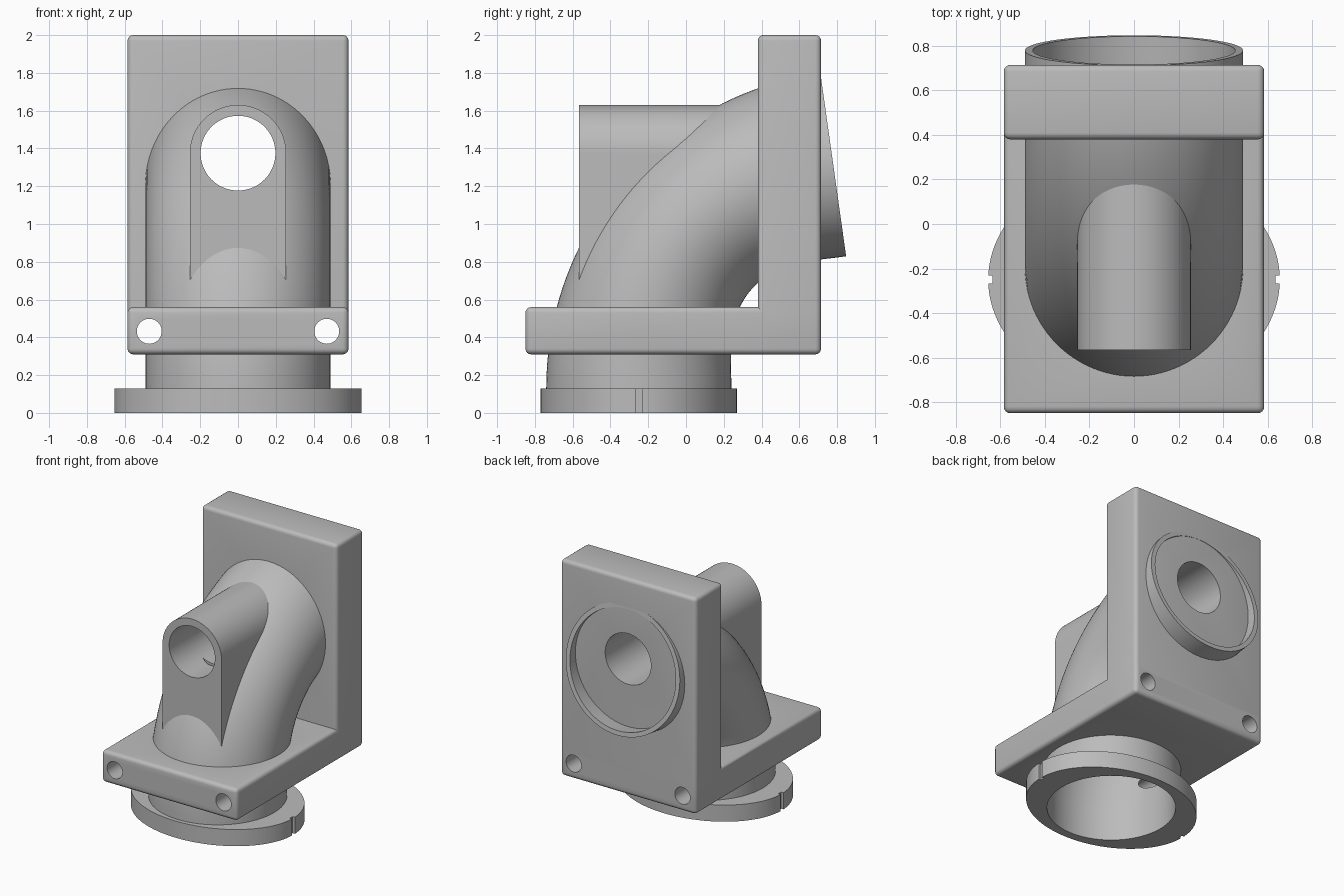
import bpy, bmesh, math
from mathutils import Vector

if "Cube" in bpy.data.objects:
    bpy.data.objects.remove(bpy.data.objects["Cube"], do_unlink=True)

grey = bpy.data.materials.new("matte_grey")
grey.use_nodes = True
colour = (0.5, 0.5, 0.5, 1)
grey.diffuse_color = colour
grey.node_tree.nodes["Principled BSDF"].inputs["Base Color"].default_value = colour

AXIS_Y, AXIS_Z, BEND, SIDE = -0.25, 0.13, 1.196, 0.49
END = 82
LENS_Z, BACK = 1.375, 0.715


def add_object(name, bm):
    bmesh.ops.recalc_face_normals(bm, faces=bm.faces)
    mesh = bpy.data.meshes.new(name)
    bm.to_mesh(mesh)
    bm.free()
    mesh.materials.append(grey)
    obj = bpy.data.objects.new(name, mesh)
    bpy.context.collection.objects.link(obj)
    return obj


def prism(name, points, direction):
    bm = bmesh.new()
    face = bm.faces.new([bm.verts.new(p) for p in points])
    out = bmesh.ops.extrude_face_region(bm, geom=[face])
    moved = [v for v in out["geom"] if isinstance(v, bmesh.types.BMVert)]
    bmesh.ops.translate(bm, verts=moved, vec=direction)
    return add_object(name, bm)


def turn(n, start=0.0, sweep=math.tau):
    return [(math.cos(start + sweep * i / n), math.sin(start + sweep * i / n)) for i in range(n)]


def rod_y(name, x, z, r, y0, y1):
    return prism(name, [(x + r * c, y0, z + r * s) for c, s in turn(64)], (0, y1 - y0, 0))


def rod_z(name, rx, ry, z0, z1):
    return prism(name, [(rx * c, AXIS_Y + ry * s, z0) for c, s in turn(128)], (0, 0, z1 - z0))


def rounded_box(name, low, high, radius=0.03):
    low, high = Vector(low), Vector(high)
    bm = bmesh.new()
    bmesh.ops.create_cube(bm, size=1)
    for v in bm.verts:
        v.co = Vector([(low[i] + high[i]) / 2 + v.co[i] * (high[i] - low[i]) for i in range(3)])
    if radius:
        bmesh.ops.bevel(bm, geom=bm.edges[:], offset=radius, segments=4, profile=0.5, affect="EDGES")
    return add_object(name, bm)


def elbow(name, inset, stop, lead=0.0, steps=40):
    """Bent round bar; the inside of the bend is a little slimmer midway."""
    bm = bmesh.new()
    centre = Vector((0, AXIS_Y + BEND, AXIS_Z))
    rings = []

    def ring(outer, inner):
        mid, half = (outer + inner) / 2, (outer - inner) / 2
        rings.append([bm.verts.new(mid + half * c + Vector(((SIDE - inset) * s, 0, 0)))
                      for c, s in turn(96)])

    for i in range(steps + 1):
        t = math.radians(stop * i / steps)
        ray = Vector((0, -math.cos(t), math.sin(t)))
        slim = 0.09 * math.sin(math.pi * min(t / math.radians(END), 1)) ** 2
        outer = centre + ray * (BEND + SIDE - inset)
        inner = centre + ray * (BEND - SIDE + inset + slim)
        if i == 0 and lead:
            drop = Vector((0, 0, -lead))
            ring(outer + drop, inner + drop)
        ring(outer, inner)
    for a, b in zip(rings, rings[1:]):
        for k in range(len(a)):
            n = (k + 1) % len(a)
            bm.faces.new((a[k], a[n], b[n], b[k]))
    bm.faces.new(rings[0])
    bm.faces.new(rings[-1])
    return add_object(name, bm)


def combine(obj, other, operation="DIFFERENCE"):
    mod = obj.modifiers.new("join", "BOOLEAN")
    mod.operation, mod.solver, mod.object = operation, "EXACT", other
    bpy.context.view_layer.objects.active = obj
    bpy.ops.object.modifier_apply(modifier=mod.name)


# Cutters
WALL = 0.035
full_bore = elbow("bore_cutter", WALL, END + 3, lead=0.2)
low_bore = elbow("low_bore_cutter", WALL, 38, lead=0.2)
lens_hole = rod_y("lens_hole_cutter", 0, LENS_Z, 0.198, -1, 1)
screw_holes = [rod_y("screw_hole_cutter", s * 0.47, 0.432, 0.066, -1, 1) for s in (-1, 1)]
notches = [rounded_box("notch_cutter", (s * 0.66 - 0.025, AXIS_Y - 0.018, -0.1),
                       (s * 0.66 + 0.025, AXIS_Y + 0.018, 0.3), 0) for s in (-1, 1)]
cutters = [full_bore, low_bore, lens_hole] + screw_holes + notches

# L-shaped bracket
bracket = rounded_box("bracket", (-0.585, 0.38, 0.31), (0.585, BACK, 2.0))
foot = rounded_box("foot_block", (-0.585, -0.85, 0.31), (0.585, BACK, 0.56))
combine(bracket, foot, "UNION")
cutters.append(foot)
for c in [low_bore, lens_hole] + screw_holes:
    combine(bracket, c)

# Bent tube
tube = elbow("elbow_tube", 0, END)
for c in [full_bore, lens_hole] + screw_holes:
    combine(tube, c)

# Arched eyepiece boss and the sleeve carrying its hole through the tube
R = 0.255
arch = [(R * c, -0.567, LENS_Z + R * s) for c, s in turn(48, 0, math.pi)]
arch += [(-R, -0.567, LENS_Z), (-R, -0.567, 0.65), (R, -0.567, 0.65)]
boss = prism("eyepiece_boss", arch, (0, 0.77, 0))
combine(boss, full_bore)
combine(boss, lens_hole)
sleeve = rod_y("lens_sleeve", 0, LENS_Z, R - 0.005, -0.3, 0.4)
combine(sleeve, lens_hole)

# Oval mounting flange with two key notches
flange = rod_z("mounting_flange", 0.655, 0.52, 0, AXIS_Z)
for c in [full_bore] + notches:
    combine(flange, c)

for c in cutters:
    bpy.data.objects.remove(c, do_unlink=True)

for part in (bracket, tube, boss, sleeve, flange):
    bpy.ops.object.select_all(action="DESELECT")
    part.select_set(True)
    bpy.context.view_layer.objects.active = part
    bpy.ops.object.shade_smooth_by_angle(angle=math.radians(30))
